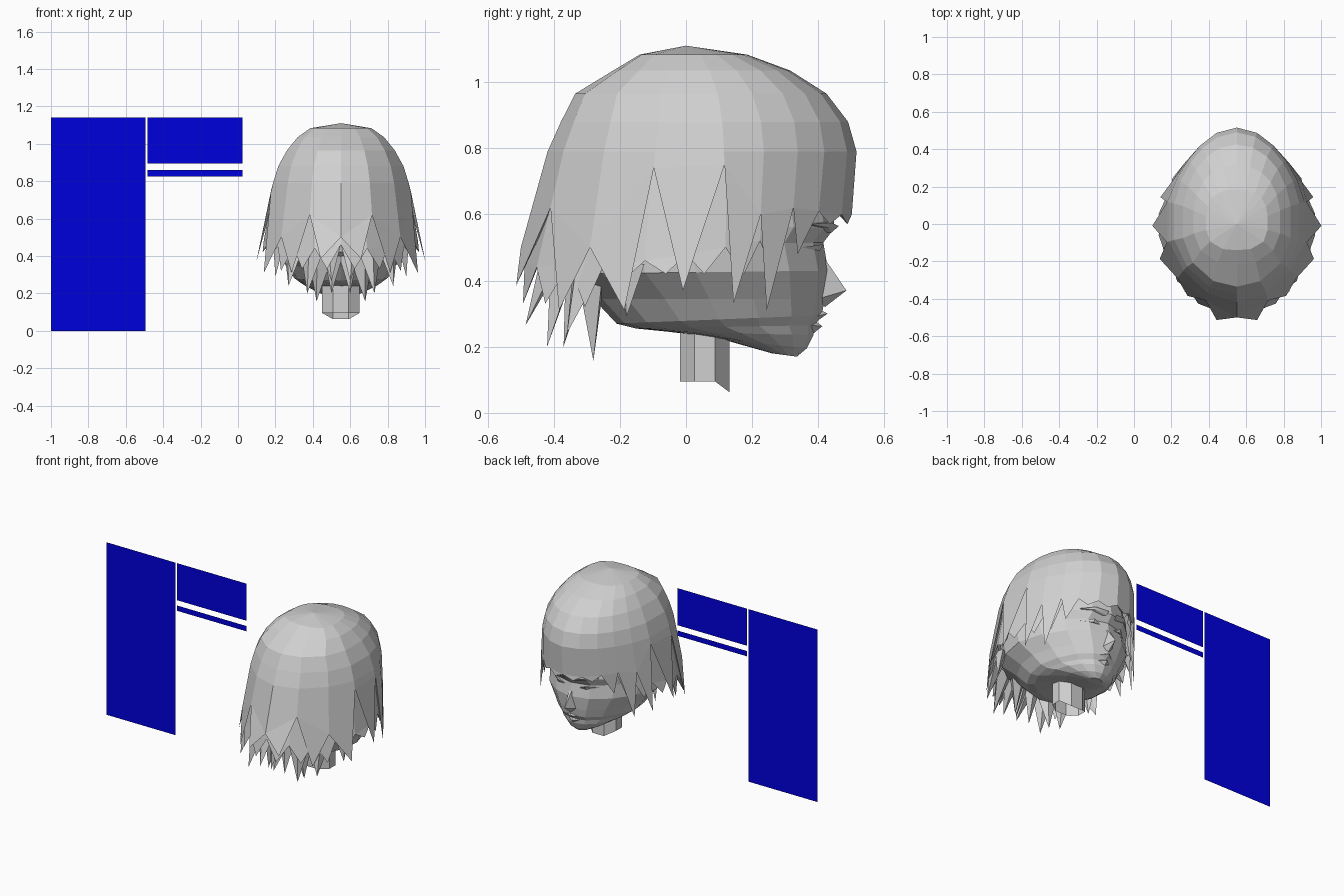
import bpy, bmesh, math
from mathutils import Vector

if "Cube" in bpy.data.objects:
    bpy.data.objects.remove(bpy.data.objects["Cube"])

CX = 0.55      # head centre in x; the face looks toward +y


def material(name, rgb):
    m = bpy.data.materials.new(name)
    m.diffuse_color = (*rgb, 1)
    m.use_nodes = True
    m.node_tree.nodes["Principled BSDF"].inputs["Base Color"].default_value = m.diffuse_color
    return m


GREY = material("plain grey", (0.63, 0.63, 0.63))
BLUE = material("panel blue", (0.0, 0.0, 0.72))


def finish(bm, name, mat, recalc=True):
    if recalc:
        bmesh.ops.recalc_face_normals(bm, faces=bm.faces)
    me = bpy.data.meshes.new(name)
    bm.to_mesh(me)
    bm.free()
    me.materials.append(mat)
    ob = bpy.data.objects.new(name, me)
    bpy.context.collection.objects.link(ob)
    return ob


def bridge(bm, lo, hi):
    n = len(lo)
    for i in range(n):
        j = (i + 1) % n
        bm.faces.new((lo[i], lo[j], hi[j], hi[i]))


# Flat blue panels beside the head
def panel(name, x0, x1, z0, z1, y=0.055):
    bm = bmesh.new()
    bm.faces.new([bm.verts.new(p) for p in
                  ((x0, y, z0), (x1, y, z0), (x1, y, z1), (x0, y, z1))])
    finish(bm, name, BLUE, False)


panel("tall_panel", -1.0, -0.495, 0.0, 1.14)
panel("upper_panel", -0.485, 0.025, 0.895, 1.14)
panel("strip_panel", -0.485, 0.025, 0.825, 0.86)

# Hair outline: height, half width, front reach, back reach, corner fullness
HAIR = [(1.083, 0.165, 0.185, 0.14, 0.10), (1.035, 0.235, 0.315, 0.22, 0.05),
        (0.965, 0.295, 0.425, 0.335, 0.01), (0.88, 0.345, 0.49, 0.378, -0.02),
        (0.76, 0.385, 0.524, 0.432, -0.045), (0.57, 0.415, 0.497, 0.48, -0.06),
        (0.37, 0.452, 0.47, 0.535, -0.06), (0.20, 0.47, 0.45, 0.55, -0.06)]


def hair_point(phi, z, s):
    vals = HAIR[-1][1:]
    for p, q in zip(HAIR, HAIR[1:]):
        if z >= q[0]:
            t = (p[0] - z) / (p[0] - q[0])
            vals = [p[k] + (q[k] - p[k]) * t for k in range(1, 5)]
            break
    a, f, b, full = vals
    s *= 1 + full * math.sin(2 * phi) ** 2
    c = math.cos(phi)
    return Vector((CX + a * s * math.sin(phi), (f if c > 0 else b) * s * c, z))


# Faceted hair cap whose hem is a row of pointed locks, symmetric left to right.
# notches: (degrees from the front, height); tips: (degrees, height, flare)
def hair_cap(name, s, notches, tips, levels):
    notches = notches + [(360 - d, z) for d, z in notches[-2:0:-1]]
    tips = tips + [(360 - d, z, f) for d, z, f in tips[::-1]]
    n = len(notches)
    bm = bmesh.new()
    rings = [[bm.verts.new(hair_point(math.radians(d), z, s)) for d, _ in notches]
             for z in levels]
    hem = [bm.verts.new(hair_point(math.radians(d), z, s)) for d, z in notches]
    rings.append(hem)
    if levels[0] > 1:      # close the crown
        top = bm.verts.new((CX, 0, 1.11))
        for i in range(n):
            bm.faces.new((top, rings[0][i], rings[0][(i + 1) % n]))
    for hi, lo in zip(rings, rings[1:]):
        bridge(bm, lo, hi)
    for i, (d, z, flare) in enumerate(tips):
        j = (i + 1) % n
        mid = math.radians(d)
        tip = bm.verts.new(hair_point(mid, z, s * flare))
        inner = bm.verts.new((hem[i].co + hem[j].co) / 2
                             + Vector((-math.sin(mid), -math.cos(mid), 0)) * 0.025)
        bm.faces.new((hem[i], hem[j], tip))
        bm.faces.new((hem[j], inner, tip))
        bm.faces.new((inner, hem[i], tip))
    finish(bm, name, GREY)


hair_cap("outer_hair", 1.0,
         [(0, .60), (17, .60), (33, .61), (47, .62), (62, .60), (77, .75),
          (103, .74), (128, .50), (155, .62), (180, .50)],
         [(9, .57, 1), (25, .57, 1), (41, .48, .98), (55, .31, .97), (71, .33, .97),
          (91, .37, 1), (111, .31, .99), (141, .31, .97), (166, .385, 1.01)],
         (1.083, 1.035, 0.965, 0.88, 0.79))
hair_cap("under_hair", 0.955,
         [(0, .64), (15, .64), (30, .64), (45, .62), (60, .52), (75, .50), (90, .48),
          (105, .46), (122, .45), (140, .45), (160, .44), (180, .46)],
         [(8, .60, 1), (23, .61, 1), (37, .58, 1), (52, .43, .98), (66, .42, .98),
          (83, .42, 1), (97, .42, 1), (113, .40, 1), (129, .32, 1), (150, .33, 1),
          (170, .33, .98)],
         (0.78,))


# Loose pyramid locks under the back of the hair
def pyramids(name, specs):
    bm = bmesh.new()
    for base, tip, w in specs:
        for side in (-1, 1):
            b = Vector((base[0] * side + CX, base[1], base[2]))
            t = Vector((tip[0] * side + CX, tip[1], tip[2]))
            out = Vector((b.x - CX, b.y, 0)).normalized()
            tan = Vector((-out.y, out.x, 0))
            v = [bm.verts.new(p) for p in
                 (b + tan * w, b + out * w * 0.7, b - tan * w, b - out * w * 0.5)]
            apex = bm.verts.new(t)
            for k in range(4):
                bm.faces.new((v[k], v[(k + 1) % 4], apex))
    finish(bm, name, GREY)


pyramids("nape_locks", [
    ((.11, -.28, .40), (.13, -.28, .157), .07),
    ((.15, -.36, .46), (.18, -.42, .20), .075),
    ((.06, -.40, .46), (.05, -.485, .265), .06),
    ((.25, -.29, .46), (.28, -.36, .24), .075),
    ((.04, -.33, .40), (.05, -.37, .20), .05),
    ((.33, -.17, .45), (.35, -.18, .29), .05)])

# Face and skull: front height, back height, half width, front y, back y
SKULL = [(.17, .18, .05, .335, .26), (.195, .225, .13, .365, .10),
         (.235, .245, .19, .385, -.05), (.265, .255, .22, .39, -.15),
         (.295, .27, .25, .41, -.21), (.345, .345, .29, .42, -.28),
         (.43, .42, .36, .43, -.37), (.515, .50, .365, .415, -.39),
         (.56, .57, .35, .45, -.40), (.68, .68, .33, .43, -.39)]
bm = bmesh.new()
rows = []
for zf, zb, a, yf, yb in SKULL:
    row = []
    for i in range(16):
        p = 2 * math.pi * i / 16
        t = (1 + math.cos(p)) / 2
        pinch = 1 - 0.14 * max(0, math.cos(p))
        row.append(bm.verts.new((CX + a * pinch * math.sin(p), yb + (yf - yb) * t,
                                 zb + (zf - zb) * t)))
    rows.append(row)
for lo, hi in zip(rows, rows[1:]):
    bridge(bm, lo, hi)
bm.faces.new(rows[0])
finish(bm, "head", GREY)


# Small convex features on the face
def hull(name, pts):
    bm = bmesh.new()
    for p in pts:
        bm.verts.new((CX + p[0], p[1], p[2]))
    bmesh.ops.convex_hull(bm, input=bm.verts)
    finish(bm, name, GREY)


hull("nose", [(-.012, .41, .48), (.012, .41, .48), (0, .485, .37), (-.038, .40, .345),
              (.038, .40, .345), (0, .42, .32), (0, .432, .44)])
hull("upper_lip", [(-.06, .385, .29), (.06, .385, .29), (0, .428, .30),
                   (0, .40, .315), (0, .40, .28)])
hull("lower_lip", [(-.045, .375, .265), (.045, .375, .265), (0, .412, .262),
                   (0, .39, .278), (0, .385, .24)])
for side, word in ((-1, "left"), (1, "right")):
    hull(word + "_brow", [(side * x, y, z) for x, y, z in
                          ((.03, .462, .565), (.03, .44, .545), (.11, .44, .575),
                           (.11, .43, .56), (.18, .37, .57), (.10, .38, .58),
                           (.10, .38, .545))])
    hull(word + "_eyelid", [(side * x, y, z) for x, y, z in
                            ((.05, .405, .49), (.10, .415, .51), (.17, .35, .50),
                             (.10, .405, .49), (.10, .36, .50))])

# Open eight-sided neck with a slanted lower rim
bm = bmesh.new()
lower, upper = [], []
for i in range(8):
    p = math.pi / 8 + i * math.pi / 4
    x, y = CX + 0.108 * math.cos(p), 0.057 + 0.081 * math.sin(p)
    lower.append(bm.verts.new((x, y, 0.062 if y > 0.11 else 0.095)))
    upper.append(bm.verts.new((x, y, 0.25)))
bridge(bm, lower, upper)
finish(bm, "neck", GREY)
